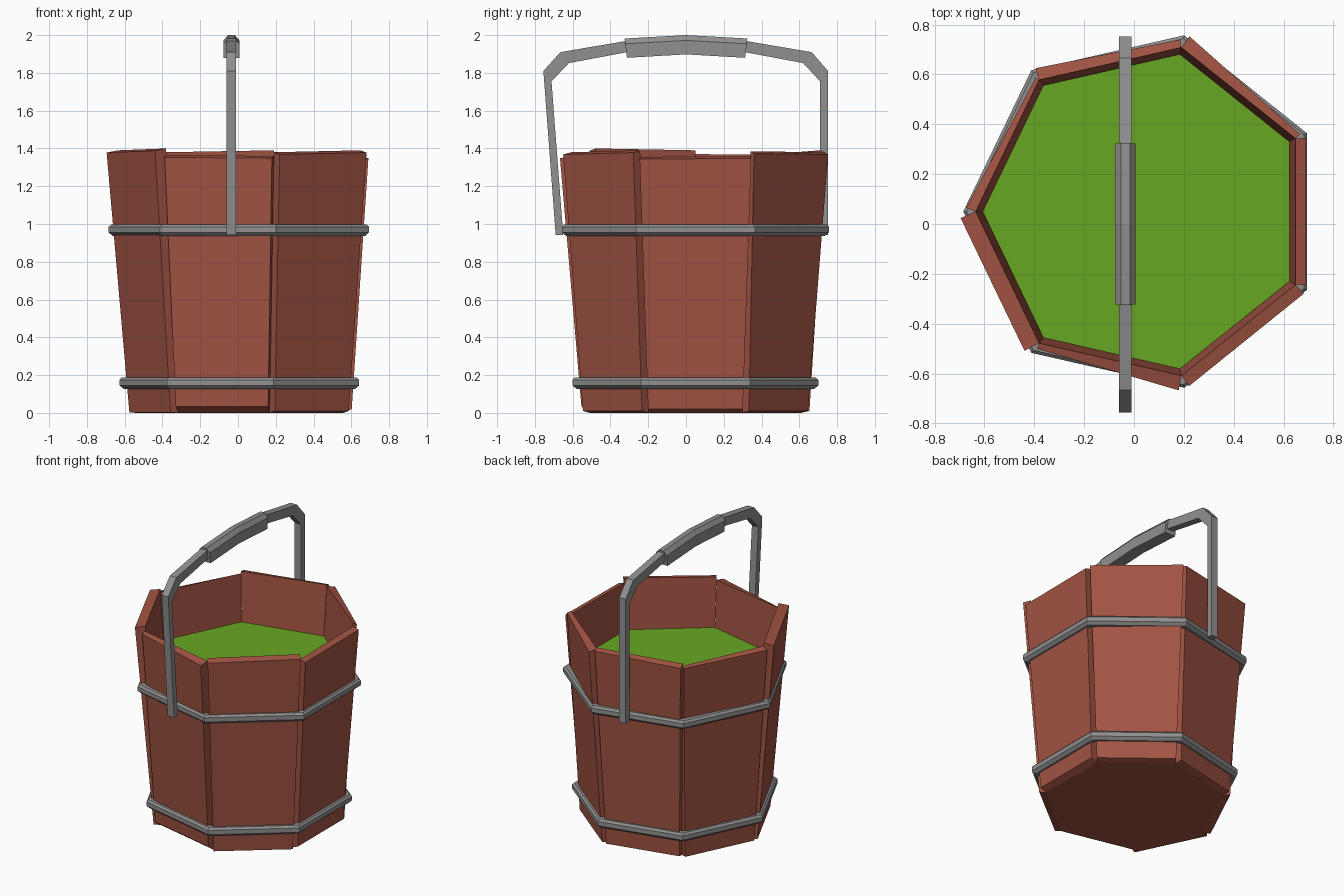
import bpy, bmesh, math
from mathutils import Vector

if "Cube" in bpy.data.objects:
    bpy.data.objects.remove(bpy.data.objects["Cube"])

N = 7
CX, CY = 0.04, 0.05          # bucket axis
TAN = math.tan(math.pi / N)


def material(name, rgb):
    m = bpy.data.materials.new(name)
    m.diffuse_color = (*rgb, 1)
    m.use_nodes = True
    m.node_tree.nodes["Principled BSDF"].inputs["Base Color"].default_value = m.diffuse_color
    return m


WOOD = material("red_brown_wood", (0.36, 0.088, 0.056))
METAL = material("grey_metal", (0.28, 0.28, 0.28))
GREEN = material("green_liquid", (0.14, 0.39, 0.016))


def loft(name, rings, mat, closed=False):
    """Bridge a list of equal-length point rings into a solid."""
    bm = bmesh.new()
    vs = [[bm.verts.new(p) for p in r] for r in rings]
    n = len(rings[0])
    for i in range(len(rings) if closed else len(rings) - 1):
        a, b = vs[i], vs[(i + 1) % len(rings)]
        for j in range(n):
            k = (j + 1) % n
            bm.faces.new((a[j], a[k], b[k], b[j]))
    if not closed:
        bm.faces.new(vs[0])
        bm.faces.new(vs[-1])
    bmesh.ops.recalc_face_normals(bm, faces=bm.faces)
    me = bpy.data.meshes.new(name)
    bm.to_mesh(me)
    bm.free()
    me.materials.append(mat)
    ob = bpy.data.objects.new(name, me)
    bpy.context.collection.objects.link(ob)
    return ob


def heptagon(apothem, z):
    r = apothem / math.cos(math.pi / N)
    return [Vector((CX + r * math.cos((2 * k + 1) * math.pi / N),
                    CY + r * math.sin((2 * k + 1) * math.pi / N), z)) for k in range(N)]


# Staves: outer top distance and top height at each side, then outer bottom height
STAVES = [
    (0.650, 0.650, 1.355, 1.36, 0.020),
    (0.632, 0.663, 1.385, 1.38, 0.010),
    (0.640, 0.657, 1.390, 1.38, 0.010),
    (0.624, 0.649, 1.365, 1.37, 0.005),
    (0.674, 0.674, 1.390, 1.40, 0.002),
    (0.632, 0.668, 1.365, 1.36, 0.035),
    (0.660, 0.657, 1.380, 1.39, 0.010),
]
IN_TOP, IN_BOT, OUT_BOT, GAP = 0.608, 0.515, 0.562, 0.02
for k, (a0, a1, z0, z1, zb) in enumerate(STAVES):
    th = 2 * math.pi * k / N
    d = Vector((math.cos(th), math.sin(th), 0))
    t = Vector((-d.y, d.x, 0))

    def pt(apothem, half, z):
        return Vector((CX, CY, z)) + d * apothem + t * half

    hi, ho = IN_BOT * TAN, OUT_BOT * TAN - GAP
    bottom = [pt(IN_BOT, -hi, 0), pt(OUT_BOT, -ho, zb), pt(OUT_BOT, ho, zb), pt(IN_BOT, hi, 0)]
    hi, ho = IN_TOP * TAN, 0.655 * TAN - GAP
    top = [pt(IN_TOP, -hi, z0), pt(a0, -ho, z0 - 0.012),
           pt(a1, ho, z1 - 0.012), pt(IN_TOP, hi, z1)]
    loft(f"stave_{k + 1}", [bottom, top], WOOD)

# Bottom board and liquid
loft("bottom_board", [heptagon(0.516, 0.0), heptagon(0.516, 0.03)], WOOD)
loft("liquid", [heptagon(0.575, 1.02), heptagon(0.583, 1.04)], GREEN)

# Metal hoops
for name, a, z in (("lower_hoop", 0.601, 0.16), ("upper_hoop", 0.653, 0.97)):
    section = [(a - 0.045, z + 0.028), (a - 0.012, z + 0.028), (a, z + 0.015),
               (a, z - 0.015), (a - 0.02, z - 0.033), (a - 0.045, z - 0.033)]
    loft(name, [heptagon(r, h) for r, h in section], METAL, closed=True)

# Handle: outer and inner (y, z) points of the bent bar
HX = -0.035
bar = [((-0.69, 0.942), (-0.65, 0.942)), ((-0.755, 1.81), (-0.712, 1.755)),
       ((-0.665, 1.91), (-0.62, 1.852)), ((-0.31, 1.97), (-0.31, 1.91)),
       ((0.31, 1.97), (0.31, 1.91)), ((0.665, 1.91), (0.62, 1.852)),
       ((0.752, 1.81), (0.71, 1.755)), ((0.752, 0.942), (0.71, 0.942))]
loft("handle_bar", [[(HX - 0.025, *o), (HX + 0.025, *o), (HX + 0.025, *i), (HX - 0.025, *i)]
                    for o, i in bar], METAL)

# Grip sleeve with chamfered top
grip = []
for y, top, lean in ((-0.325, 1.982, 0.012), (0, 2.0, 0), (0.325, 1.982, -0.012)):
    grip.append([(HX + x, y + lean * (-dz / 0.1), top + dz) for x, dz in
                 ((-0.018, 0), (0.018, 0), (0.042, -0.028), (0.042, -0.102),
                  (-0.042, -0.102), (-0.042, -0.028))])
loft("handle_grip", grip, METAL)
